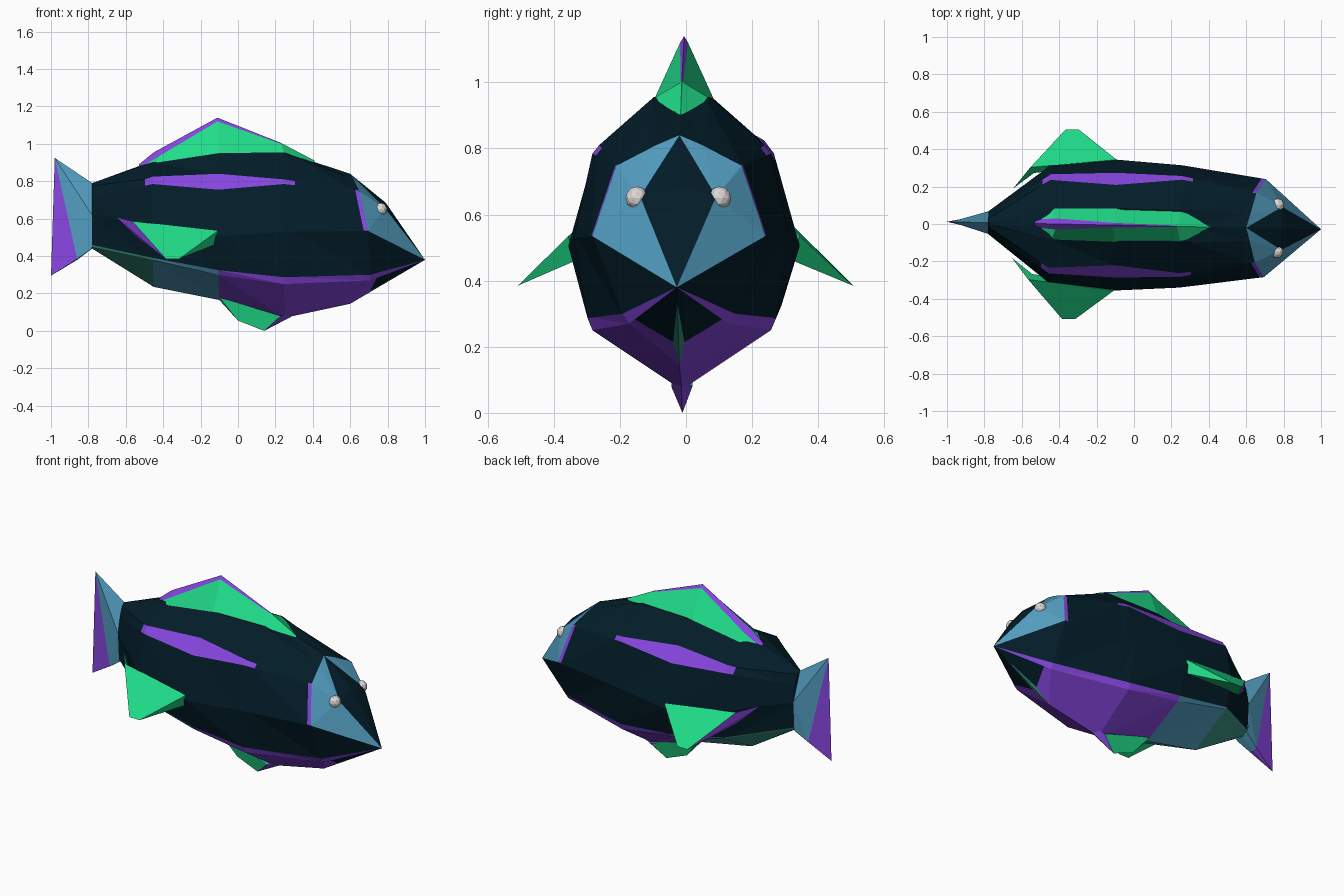
import bpy, bmesh
from mathutils import Vector

if "Cube" in bpy.data.objects:
    bpy.data.objects.remove(bpy.data.objects["Cube"])


def material(name, hex_code):
    def lin(c):
        c /= 255
        return c / 12.92 if c < 0.04045 else ((c + 0.055) / 1.055) ** 2.4
    m = bpy.data.materials.new(name)
    m.diffuse_color = [lin(int(hex_code[i:i + 2], 16)) for i in (0, 2, 4)] + [1]
    m.use_nodes = True
    m.node_tree.nodes["Principled BSDF"].inputs["Base Color"].default_value = m.diffuse_color
    return m


MATS = [material("dark navy", "031d29"), material("green", "20dc89"),
        material("purple", "8746e0"), material("blue", "539fc2"),
        material("teal", "3a9482"), material("eye white", "e0dad8")]
NAVY, GREEN, PURPLE, BLUE, TEAL, WHITE = range(6)


def finish(name, bm):
    bmesh.ops.recalc_face_normals(bm, faces=bm.faces)
    me = bpy.data.meshes.new(name)
    bm.to_mesh(me)
    bm.free()
    for m in MATS:
        me.materials.append(m)
    ob = bpy.data.objects.new(name, me)
    ob.location.y = -0.008
    ob.rotation_euler.z = -0.02      # the fish is turned very slightly
    bpy.context.collection.objects.link(ob)
    return ob


def mirrored(name, faces):
    """faces: list of (points, material) on the +y half; builds both halves."""
    bm = bmesh.new()
    for s in (1, -1):
        for pts, mat in faces:
            clean = []
            for p in pts:
                p = Vector((p[0], p[1] * s, p[2]))
                if all((p - q).length > 1e-5 for q in clean):
                    clean.append(p)
            if len(clean) > 2:
                bm.faces.new([bm.verts.new(p) for p in clean]).material_index = mat
    bmesh.ops.remove_doubles(bm, verts=bm.verts, dist=1e-5)
    return finish(name, bm)


def lerp(a, b, t):
    return tuple(u + (v - u) * t for u, v in zip(a, b))


# Body: half cross-sections (y, z) from crown to keel
stations = [
    (-0.78, [(0, .79), (.02, .775), (.04, .72), (.04, .72), (.06, .62), (.05, .46), (.045, .45), (0, .44)]),
    (-0.45, [(0, .91), (.08, .90), (.235, .825), (.265, .785), (.315, .565), (.27, .39), (.265, .38), (0, .235)]),
    (-0.10, [(0, .95), (.09, .95), (.215, .84), (.28, .755), (.35, .505), (.295, .325), (.275, .30), (0, .165)]),
    (0.25, [(0, .955), (.085, .955), (.25, .81), (.27, .785), (.327, .53), (.285, .287), (.27, .25), (0, .07)]),
    (0.60, [(0, .84), (.07, .81), (.185, .75), (.19, .745), (.262, .535), (.17, .30), (.15, .27), (0, .145)])]
slant = [0, .02, .05, .052, .10, .11, .11, 0]    # the head edge leans forward
main = []
for x, pts in stations:
    main.append([(x + (slant[i] if x == 0.60 else 0), y, z) for i, (y, z) in enumerate(pts)])


def between(a, b, t):
    return [lerp(p, q, t) for p, q in zip(a, b)]


# extra rings where the stripe ends and where the collar begins
rings = [main[0], between(main[0], main[1], .87), main[1], main[2], main[3],
         between(main[3], main[4], .15), between(main[3], main[4], .95), main[4]]

faces = []
for k in range(len(rings) - 1):
    a, b = rings[k], rings[k + 1]
    for i in range(7):
        mat = NAVY
        if i == 2 and 1 <= k <= 4 or i in (2, 3) and k == 6:
            mat = PURPLE                         # shoulder stripe and collar
        elif i >= 5:
            mat = (TEAL, TEAL, BLUE)[k] if k < 3 else PURPLE
        faces.append(([a[i], a[i + 1], b[i + 1]], mat))
        faces.append(([a[i], b[i + 1], b[i]], mat))
mirrored("body", faces)

# Head: blue cheeks, dark forehead, purple and dark chin with a teal keel line
A, B, C, C2, D, E, F, G = rings[-1]
nose, brow, crown = (1, 0, .38), (.79, .115, .655), (.79, 0, .685)
E2, F2, G2 = (lerp(p, nose, t) for p, t in ((E, .6), (F, .12), (G, .25)))
G3 = lerp(G, nose, .8)
K = lerp(G2, F2, .13)
mirrored("head", [
    ([A, crown, brow], NAVY), ([crown, nose, brow], NAVY),
    ([A, B, brow], BLUE), ([B, C, brow], BLUE), ([C, C2, brow], BLUE),
    ([C2, D, brow], BLUE), ([D, nose, brow], BLUE),
    ([D, E, E2, nose], NAVY), ([E, F, F2, E2], PURPLE), ([E2, F2, nose], PURPLE),
    ([F, G, K, F2], PURPLE), ([G, K, G2], TEAL), ([K, G2, G3], TEAL),
    ([F2, K, G3, nose], NAVY)])

# Tail fin
top, mid, low = (-.78, 0, .79), (-.78, .06, .62), (-.78, .05, .44)
tip, notch, end = (-.98, 0, .925), (-.86, .03, .385), (-1, 0, .295)
mirrored("tail_fin", [
    ([top, mid, tip], BLUE), ([mid, notch, tip], BLUE), ([mid, low, notch], BLUE),
    ([tip, notch, end], PURPLE), ([notch, end, (-.86, 0, .38)], PURPLE),
    ([low, notch, (-.86, 0, .38), (-.78, 0, .44)], BLUE)])

# Dorsal fin: wide wedge with a purple rear ridge
base = [(-.53, .02, .87), (-.44, .085, .895), (-.10, .092, .945), (.25, .088, .95), (.41, 0, .90)]
ridge = [(-.53, 0, .89), (-.45, 0, .955), (-.11, 0, 1.14), (.23, 0, 1.005), (.41, 0, .91)]
edge = [(-.53, .02, .87), (-.42, .03, .935), (-.11, .012, 1.12), (.23, .004, 1.0), ridge[4]]
dorsal = []
for i in range(4):
    dorsal.append(([base[i], base[i + 1], edge[i + 1], edge[i]], GREEN))
    dorsal.append(([edge[i], edge[i + 1], ridge[i + 1], ridge[i]], PURPLE if i < 3 else GREEN))
mirrored("dorsal_fin", dorsal)

# Side fins: green blades with a purple rear edge
a, b, c = (-.65, .185, .61), (-.56, .30, .587), (-.10, .35, .535)
t1, t2 = (-.375, .507, .385), (-.305, .507, .385)
d, e = (-.54, .27, .50), (-.12, .33, .46)
mirrored("side_fins", [
    ([b, c, t2, t1], GREEN), ([a, b, t1], PURPLE), ([d, e, t2, t1], GREEN),
    ([c, e, t2], GREEN), ([a, d, t1], PURPLE), ([a, b, c, e, d], GREEN)])

# Belly fin: green sides, purple front
u, v, w = (-.10, .025, .18), (.23, .032, .08), (.36, 0, .115)
p, q = (0, 0, .055), (.14, 0, 0)
mirrored("belly_fin", [
    ([u, p, q, v], GREEN), ([v, q, w], PURPLE), ([u, p, (-.10, 0, .165)], GREEN)])

# Eyes
bm = bmesh.new()
for s in (1, -1):
    made = bmesh.ops.create_icosphere(bm, subdivisions=2, radius=.035)
    bmesh.ops.translate(bm, verts=made["verts"], vec=(.766, s * .125, .65))
for f in bm.faces:
    f.material_index = WHITE
finish("eyes", bm)
